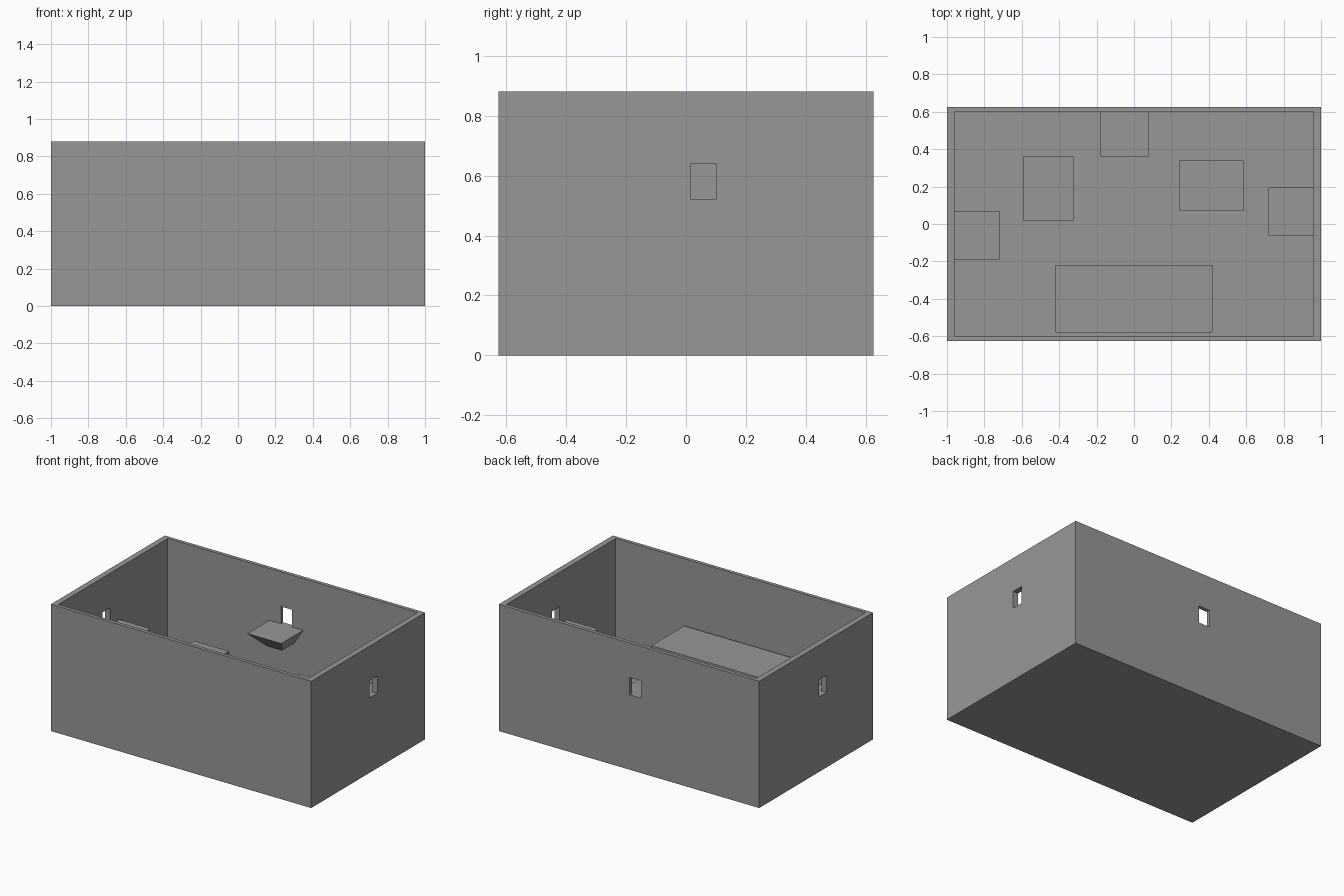
import bpy
import bmesh
from math import pi
from mathutils import Matrix

default = bpy.data.objects.get("Cube")
if default:
    bpy.data.objects.remove(default, do_unlink=True)

# Single flat grey
grey = bpy.data.materials.new("plain_grey")
grey.use_nodes = True
colour = (0.31, 0.31, 0.31, 1)
grey.diffuse_color = colour
grey.node_tree.nodes["Principled BSDF"].inputs["Base Color"].default_value = colour


def block(name, low, high):
    """Axis-aligned box between two corners."""
    bm = bmesh.new()
    bmesh.ops.create_cube(bm, size=1)
    for v in bm.verts:
        v.co = [h if c > 0 else l for c, l, h in zip(v.co, low, high)]
    mesh = bpy.data.meshes.new(name)
    bm.to_mesh(mesh)
    bm.free()
    mesh.materials.append(grey)
    obj = bpy.data.objects.new(name, mesh)
    bpy.context.collection.objects.link(obj)
    return obj


def cut(target, cutter):
    """Subtract the cutter for good, then discard it."""
    mod = target.modifiers.new("cut", 'BOOLEAN')
    mod.operation = 'DIFFERENCE'
    mod.solver = 'EXACT'
    mod.object = cutter
    bpy.context.view_layer.objects.active = target
    bpy.ops.object.modifier_apply(modifier=mod.name)
    bpy.data.objects.remove(cutter, do_unlink=True)


def ledge(name, x, y, turn):
    """Corbelled ledge that narrows downwards; its back lies on the wall."""
    obj = block(name, (-0.13, -0.24, 0.41), (0.13, 0.005, 0.52))
    for v in obj.data.vertices:
        if v.co.z < 0.5:
            v.co.x *= 0.46
            if v.co.y < 0:
                v.co.y = -0.13
    obj.data.transform(Matrix.Translation((x, y, 0)) @ Matrix.Rotation(turn, 4, 'Z'))


# Open-topped room with a window in the back and in each end wall
FLOOR = 0.03
room = block("room_shell", (-1, -0.625, 0), (1, 0.625, 0.88))
cut(room, block("room_hollow", (-0.96, -0.6, FLOOR), (0.96, 0.6, 1)))
cut(room, block("back_window", (-0.09, 0.5, 0.52), (-0.005, 0.7, 0.64)))
cut(room, block("left_window", (0.9, 0.017, 0.52), (1.1, 0.1, 0.64)))
cut(room, block("right_window", (-1.1, -0.115, 0.52), (-0.9, -0.033, 0.64)))

# Ledges below the windows
ledge("back_ledge", -0.05, 0.6, 0)
ledge("left_ledge", 0.96, 0.065, -pi / 2)
ledge("right_ledge", -0.96, -0.06, pi / 2)

# Free-standing platforms on the floor
block("front_platform", (-0.42, -0.58, FLOOR), (0.42, -0.22, 0.425))
block("right_platform", (-0.59, 0.02, FLOOR), (-0.32, 0.36, 0.36))
block("left_platform", (0.24, 0.07, FLOOR), (0.585, 0.34, 0.36))
